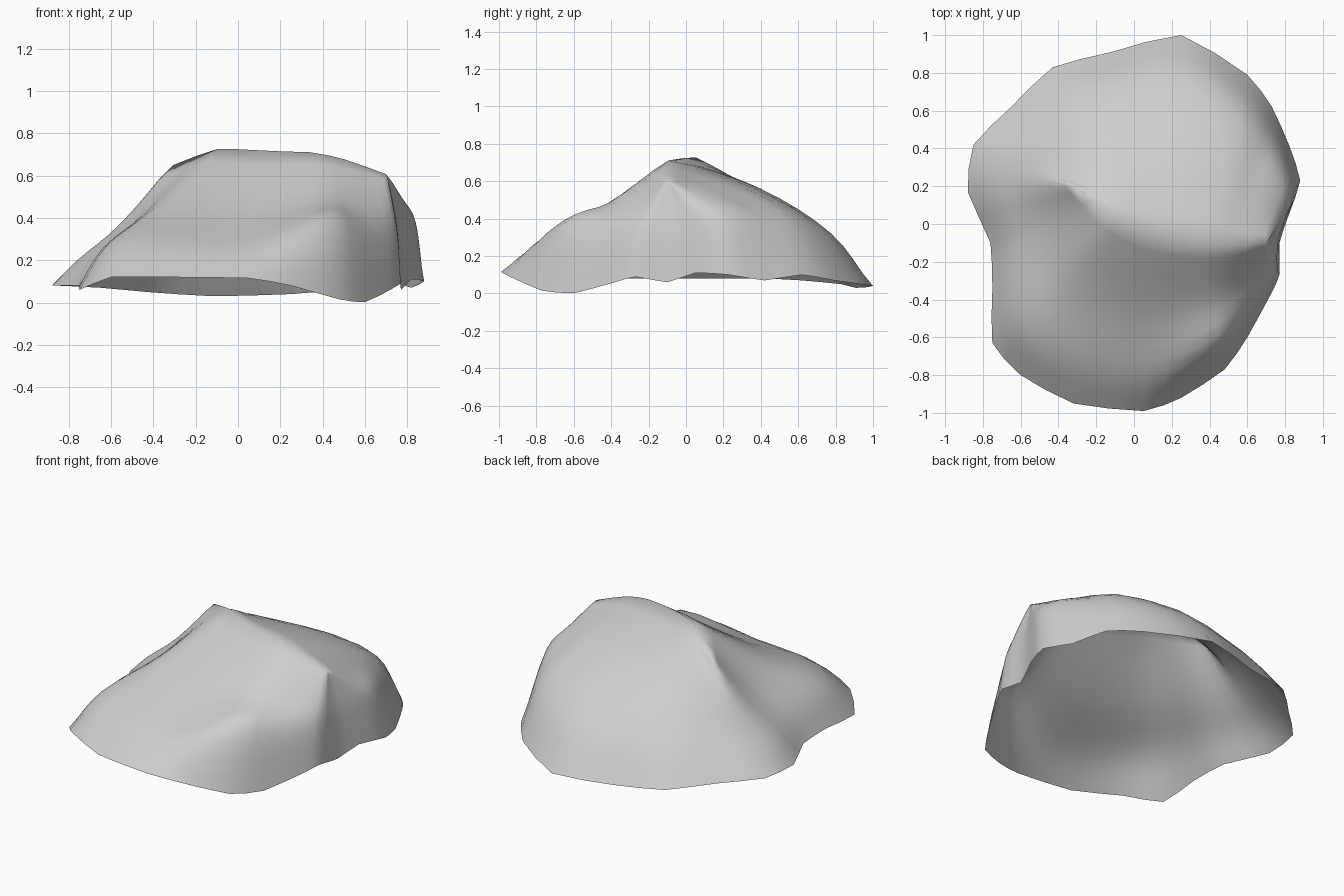
import bpy, bmesh
from mathutils import Vector

if "Cube" in bpy.data.objects:
    bpy.data.objects.remove(bpy.data.objects["Cube"])

# Summit ridge, left to right
RIDGE = [Vector(p) for p in ((-.30, .20, .665), (-.08, .06, .745), (.10, -.04, .728),
                             (.34, -.10, .722), (.50, -.12, .685), (.70, -.10, .615))]

# Slopes, counter-clockwise: rim x, y, z, place on ridge, upper and lower slope heights
SLOPES = [
    (.88, .23, .10, 5, .49, .38), (.82, .42, .07, 4.6, .53, .40),
    (.73, .62, .10, 4, .55, .38), (.60, .79, .07, 3.5, .57, .39),
    (.25, 1.0, .04, 2.8, .56, .32), (-.12, .91, .03, 2, .56, .31),
    (-.43, .83, .05, 1.2, .53, .27), (-.65, .62, .07, .5, .46, .24),
    (-.85, .42, .08, 0, .36, .19), (-.88, .17, .08, 0, .37, .20),
    (-.76, -.10, .08, .2, .40, .22), (-.75, -.35, .08, .5, .42, .25),
    (-.75, -.63, .06, .8, .44, .27), (-.60, -.80, .12, 1, .45, .29),
    (-.32, -.95, .12, 1.4, .44, .27), (.05, -.99, .115, 2, .43, .26),
    (.25, -.92, .08, 2.6, .45, .32), (.48, -.77, .015, 3.2, .49, .39),
    (.60, -.60, .002, 4, .47, .33), (.72, -.38, .06, 4.7, .47, .33),
    (.77, -.27, .09, 5, .47, .32), (.77, -.10, .06, 5, .47, .33),
    (.82, .05, .11, 5, .48, .35)]
FRACTIONS = (.45, .80)
STEPS = 4


def ridge_point(t):
    # snapped to half steps so both sides of the ridge share points
    t = round(t * 2) / 2
    i = min(int(t), len(RIDGE) - 2)
    return RIDGE[i].lerp(RIDGE[i + 1], t - i)


def spline(a, b, c, d, t):
    return 0.5 * (2 * b + (c - a) * t + (2 * a - 5 * b + 4 * c - d) * t * t
                  + (3 * b - a - 3 * c + d) * t ** 3)


def slope_points(x, y, z, t, *heights):
    i = min(int(t), len(RIDGE) - 2)
    top, rim = RIDGE[i].lerp(RIDGE[i + 1], t - i), Vector((x, y, z))
    keys = [top]
    for f, h in zip(FRACTIONS, heights):
        p = top.lerp(rim, f)
        p.z = h
        keys.append(p)
    keys.append(rim)
    ext = [2 * keys[0] - keys[1]] + keys + [2 * keys[-1] - keys[-2]]
    pts = [spline(*ext[i:i + 4], s / STEPS) for i in range(3) for s in range(STEPS)]
    pts[0] = ridge_point(t)
    return pts + [rim]


# Rock shell, open underneath
columns = [slope_points(*s) for s in SLOPES]
n = len(columns)
fine = []
for i in range(n):
    a, b, c, d = (columns[(i + k) % n] for k in (-1, 0, 1, 2))
    fine.append(b)
    mid = [spline(p, q, r, s, .5) for p, q, r, s in zip(a, b, c, d)]
    mid[-1] = (b[-1] + c[-1] + 2 * mid[-1]) / 4
    mid[0] = ridge_point((SLOPES[i][3] + SLOPES[(i + 1) % n][3]) / 2)
    fine.append(mid)

bm = bmesh.new()
grid = [[bm.verts.new(p) for p in col] for col in fine]
for i, col in enumerate(grid):
    nxt = grid[(i + 1) % len(grid)]
    for j in range(len(col) - 1):
        bm.faces.new((col[j], col[j + 1], nxt[j + 1], nxt[j]))
# weld the two sides along the ridge
bmesh.ops.remove_doubles(bm, verts=bm.verts, dist=.001)

# soften the ridge and creases a little, keeping the rim in place
inner = [v for v in bm.verts if not v.is_boundary]
for _ in range(2):
    bmesh.ops.smooth_vert(bm, verts=inner, factor=.15, use_axis_x=True,
                          use_axis_y=True, use_axis_z=True)
bmesh.ops.recalc_face_normals(bm, faces=bm.faces)
if sum(f.normal.z * f.calc_area() for f in bm.faces) < 0:
    bmesh.ops.reverse_faces(bm, faces=bm.faces)
for f in bm.faces:
    f.smooth = True

mesh = bpy.data.meshes.new("rock_shell")
bm.to_mesh(mesh)
bm.free()
rock = bpy.data.objects.new("rock_shell", mesh)
bpy.context.collection.objects.link(rock)

stone = bpy.data.materials.new("light grey stone")
stone.diffuse_color = (.62, .62, .62, 1)
stone.use_nodes = True
stone.node_tree.nodes["Principled BSDF"].inputs["Base Color"].default_value = stone.diffuse_color
mesh.materials.append(stone)
